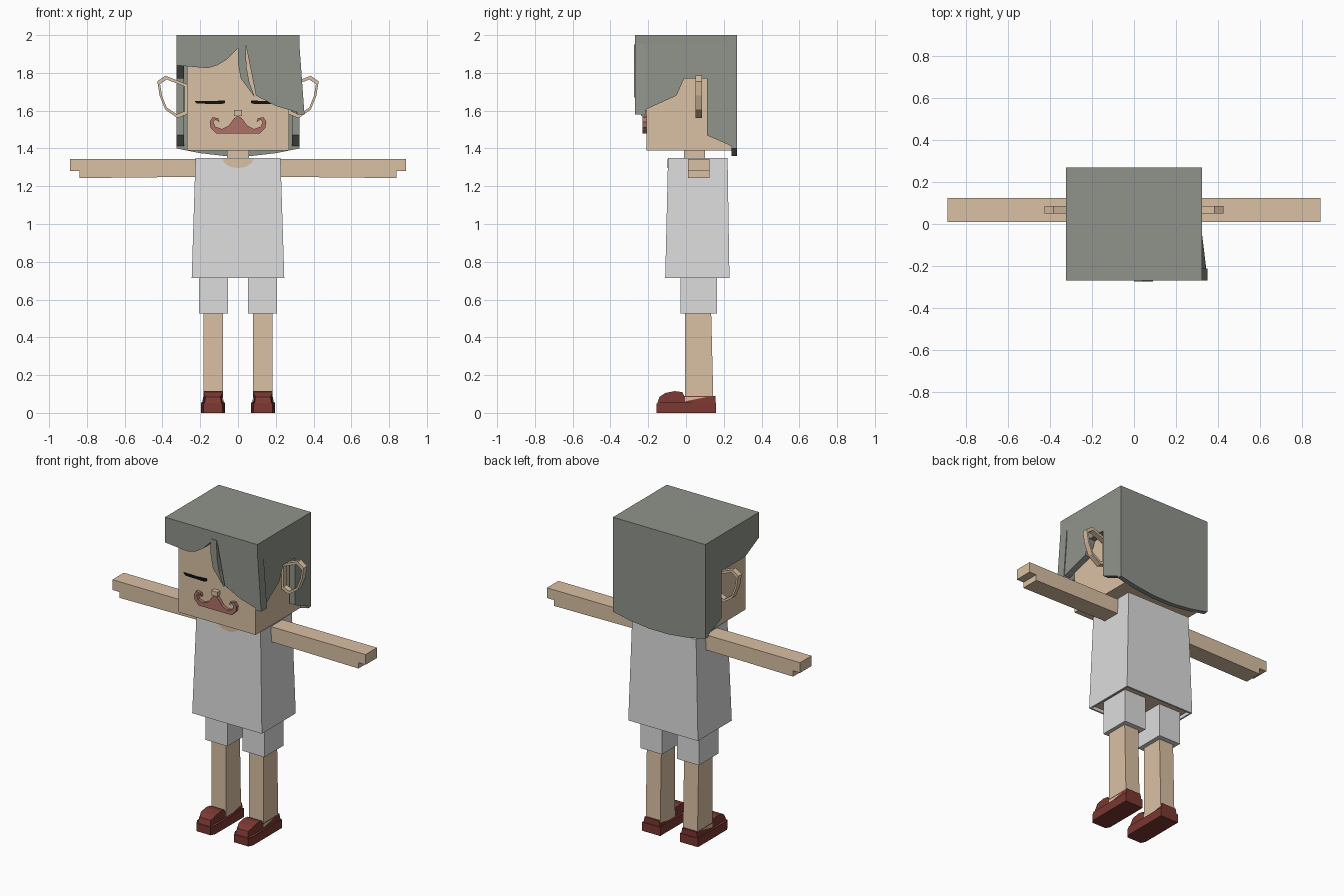
import bpy
import bmesh

old = bpy.data.objects.get("Cube")
if old:
    bpy.data.objects.remove(old, do_unlink=True)


def material(name, rgb):
    m = bpy.data.materials.new(name)
    m.use_nodes = True
    m.diffuse_color = (*rgb, 1)
    m.node_tree.nodes["Principled BSDF"].inputs["Base Color"].default_value = (*rgb, 1)
    return m


SKIN = material("skin", (0.70, 0.53, 0.37))
HAIR = material("grey_hair", (0.28, 0.295, 0.26))
CLOTH = material("pale_cloth", (0.72, 0.72, 0.72))
SHOE = material("dark_red_leather", (0.20, 0.04, 0.032))
MOUSTACHE = material("dusty_red", (0.42, 0.17, 0.14))
BLACK = material("black", (0.005, 0.005, 0.005))


def finish(name, bm, *mats):
    bmesh.ops.recalc_face_normals(bm, faces=bm.faces)
    mesh = bpy.data.meshes.new(name)
    bm.to_mesh(mesh)
    bm.free()
    for m in mats:
        mesh.materials.append(m)
    obj = bpy.data.objects.new(name, mesh)
    bpy.context.collection.objects.link(obj)
    return obj


def prism(name, pts, axis, a, b, mat, side=1, tweak=None):
    """Extrude a flat profile along x or y from a to b; side=-1 mirrors in x."""
    bm = bmesh.new()

    def place(p, t):
        return (t, p[0], p[1]) if axis == "x" else (p[0], t, p[1])
    rings = [[bm.verts.new(place(p, t)) for p in pts] for t in (a, b)]
    bm.faces.new(rings[0])
    bm.faces.new(rings[1])
    n = len(pts)
    for i in range(n):
        j = (i + 1) % n
        bm.faces.new((rings[0][i], rings[0][j], rings[1][j], rings[1][i]))
    for v in bm.verts:
        if tweak:
            tweak(v.co)
        v.co.x *= side
    return finish(name, bm, mat)


def box(name, x, y, z, mat, side=1, tweak=None):
    pts = [(y[0], z[0]), (y[1], z[0]), (y[1], z[1]), (y[0], z[1])]
    return prism(name, pts, "x", x[0], x[1], mat, side, tweak)


# Head, neck and nose
box("head", (-.27, .27), (-.21, .24), (1.388, 1.95), SKIN)
box("neck", (-.057, .057), (-.01, .10), (1.33, 1.40), SKIN)
box("nose", (-.022, .022), (-.237, -.205), (1.573, 1.603), SKIN)

# Hair: cap, back, side panels and swept fringe
box("hair_cap", (-.325, .325), (-.27, .27), (1.95, 2), HAIR)
prism("hair_back", [(-.325, 1.95), (-.325, 1.40), (-.2, 1.375), (-.07, 1.36),
                    (.07, 1.36), (.2, 1.375), (.325, 1.40), (.325, 1.95)],
      "y", .24, .27, HAIR)


def flare(co):
    """Swing the low front corner of the long side outwards."""
    if co.x > .25 and co.y < -.2 and co.z < 1.7:
        co.x += .027


rear = [(.11, 1.77), (.11, 1.47), (.27, 1.40), (.27, 1.95), (-.27, 1.95)]
prism("left_hair_side", rear + [(-.27, 1.58), (-.05, 1.68), (-.01, 1.77)],
      "x", .285, .325, HAIR, tweak=flare)
prism("right_hair_side", rear + [(-.27, 1.84), (-.13, 1.77)],
      "x", .285, .325, HAIR, side=-1)
prism("short_fringe", [(-.325, 1.95), (-.325, 1.84), (-.16, 1.825), (-.11, 1.84),
                       (-.06, 1.87), (0, 1.93), (0, 1.95)],
      "y", -.27, -.212, HAIR)
prism("fringe_strand", [(0, 1.95), (0, 1.85), (.015, 1.77), (.09, 1.67),
                        (.06, 1.75), (.045, 1.83), (.04, 1.95)],
      "y", -.274, -.212, HAIR)
prism("long_fringe", [(.04, 1.95), (.047, 1.92), (.065, 1.83), (.095, 1.68),
                      (.2, 1.625), (.325, 1.58), (.325, 1.95)],
      "y", -.27, -.212, HAIR, tweak=flare)

# Moustache half outline, with a curled tip
curl = [(0, 1.572), (.02, 1.56), (.05, 1.52), (.085, 1.503), (.12, 1.515),
        (.13, 1.54), (.118, 1.552), (.098, 1.54), (.105, 1.56), (.135, 1.565),
        (.15, 1.54), (.145, 1.51), (.115, 1.48), (0, 1.48)]
ear_outline = [(.27, 1.74), (.385, 1.785), (.427, 1.755), (.415, 1.68),
               (.385, 1.605), (.32, 1.56), (.27, 1.58)]


def ear(name, side):
    """A flat hollow loop."""
    bm = bmesh.new()
    cx, cz = .345, 1.675
    loops = []
    for y in (.05, .085):
        for k in (1, .82):
            loops.append([bm.verts.new((side * (cx + (x - cx) * k), y, cz + (z - cz) * k))
                          for x, z in ear_outline])
    n = len(ear_outline)
    for p, q in ((0, 1), (1, 3), (3, 2), (2, 0)):
        for i in range(n):
            j = (i + 1) % n
            bm.faces.new((loops[p][i], loops[p][j], loops[q][j], loops[q][i]))
    finish(name, bm, SKIN)


def shoe_taper(co):
    """Narrow the toe and the top of the shoe."""
    mid = .132
    k = 1 - (.22 if co.y < -.14 else 0) - (.14 if co.z > .08 else 0)
    co.x = mid + (co.x - mid) * k


def calf(co):
    if co.z < .2 and co.y > .1:
        co.y += .012


for label, s in (("left", 1), ("right", -1)):
    # Face details
    prism(label + "_moustache", curl, "y", -.23, -.205, MOUSTACHE, s)
    prism(label + "_eye", [(.07, 1.64), (.09, 1.634), (.22, 1.638), (.23, 1.652),
                           (.14, 1.65), (.07, 1.655)], "y", -.217, -.209, BLACK, s)
    ear(label + "_ear", s)
    # Arm with stepped fingertips
    prism(label + "_arm", [(.2, 1.345), (.2, 1.25), (.84, 1.243), (.84, 1.28),
                           (.89, 1.28), (.89, 1.345)], "y", .01, .125, SKIN, s)
    # Leg and shorts
    box(label + "_shorts_leg", (.053, .206), (-.03, .165), (.525, .74), CLOTH, s)
    box(label + "_leg", (.08, .182), (-.005, .133), (.06, .54), SKIN, s, calf)
    # Shoe: sole and rounded upper
    prism(label + "_shoe_sole", [(.16, 0), (.16, .055), (-.13, .055), (-.157, .05),
                                 (-.157, 0), (-.13, 0)],
          "x", .069, .196, SHOE, s, shoe_taper)
    prism(label + "_shoe_upper", [(.155, .05), (.155, .09), (-.01, .09), (-.02, .11),
                                  (-.06, .115), (-.11, .105), (-.14, .085), (-.152, .05)],
          "x", .074, .191, SHOE, s, shoe_taper)

# Shirt: tapered block with a recessed underside showing the body
bm = bmesh.new()
low = [bm.verts.new((x, y, .715)) for x, y in
       ((-.245, -.11), (.245, -.11), (.245, .23), (-.245, .23))]
high = [bm.verts.new((x, y, 1.35)) for x, y in
        ((-.225, -.095), (.225, -.095), (.225, .22), (-.225, .22))]
under = bm.faces.new(low)
bm.faces.new(high)
for i in range(4):
    j = (i + 1) % 4
    bm.faces.new((low[i], low[j], high[j], high[i]))
bmesh.ops.recalc_face_normals(bm, faces=bm.faces)
bmesh.ops.inset_region(bm, faces=[under], thickness=.015)
bmesh.ops.inset_region(bm, faces=[under], thickness=.001)
for v in under.verts:
    v.co.z += .02
under.material_index = 1
finish("shirt", bm, CLOTH, SKIN)

# Skin in the scooped neckline
prism("neckline", [(-.085, 1.345), (-.07, 1.32), (-.04, 1.302), (0, 1.296),
                   (.04, 1.302), (.07, 1.32), (.085, 1.345)], "y", -.099, -.091, SKIN)
